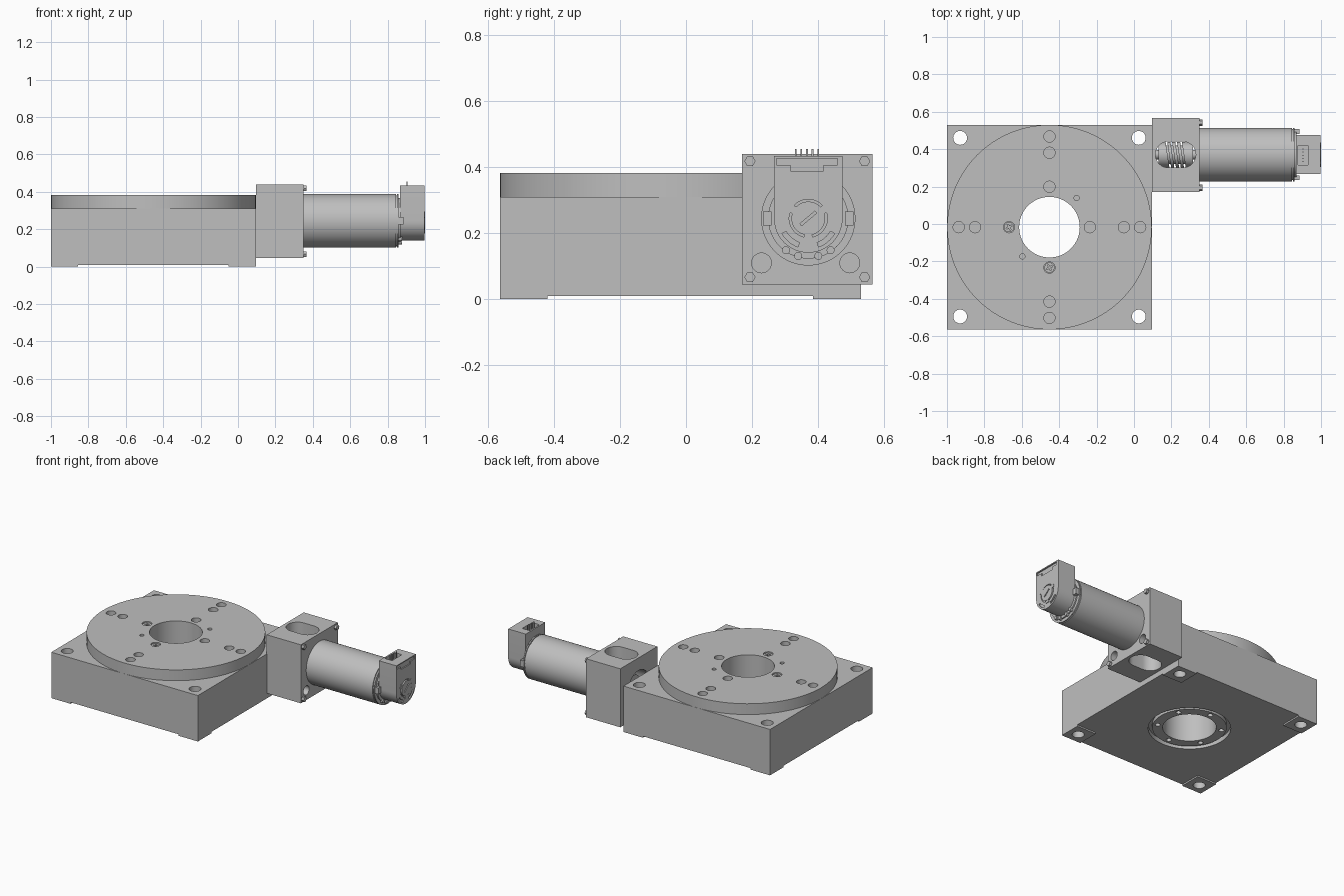
import bpy, bmesh, math
from mathutils import Matrix, Vector

old = bpy.data.objects.get("Cube")
if old:
    bpy.data.objects.remove(old, do_unlink=True)

grey = bpy.data.materials.new("machined grey")
grey.use_nodes = True
grey.diffuse_color = (0.52, 0.52, 0.52, 1)
grey.node_tree.nodes["Principled BSDF"].inputs["Base Color"].default_value = grey.diffuse_color


def prism(name, pts, a, b, axis="z"):
    """Extrude a 2D outline from a to b along z (outline xy) or x (outline yz)."""
    bm = bmesh.new()
    place = (lambda p, t: (p[0], p[1], t)) if axis == "z" else (lambda p, t: (t, p[0], p[1]))
    face = bm.faces.new([bm.verts.new(place(p, a)) for p in pts])
    ext = bmesh.ops.extrude_face_region(bm, geom=[face])["geom"]
    step = Vector(place((0, 0), b - a))
    bmesh.ops.translate(bm, vec=step, verts=[g for g in ext if isinstance(g, bmesh.types.BMVert)])
    bmesh.ops.recalc_face_normals(bm, faces=bm.faces)
    mesh = bpy.data.meshes.new(name)
    bm.to_mesh(mesh)
    bm.free()
    mesh.materials.append(grey)
    ob = bpy.data.objects.new(name, mesh)
    bpy.context.collection.objects.link(ob)
    return ob


def arc(c, r, start, end, n):
    angles = [math.radians(start + (end - start) * i / n) for i in range(n + 1)]
    return [(c[0] + r * math.cos(t), c[1] + r * math.sin(t)) for t in angles]


def circle(c, r, n=48):
    return arc(c, r, 0, 360, n)[:-1]


def rect(c, w, h):
    return [(c[0] + sx * w / 2, c[1] + sy * h / 2) for sx, sy in ((-1, -1), (1, -1), (1, 1), (-1, 1))]


def sector(c, r0, r1, start, end, n=12):
    return arc(c, r1, start, end, n) + arc(c, r0, end, start, n)


def cut(ob, *cutters):
    bpy.context.view_layer.objects.active = ob
    for c in cutters:
        c.hide_render = True
        m = ob.modifiers.new("cut", "BOOLEAN")
        m.operation, m.solver, m.object = "DIFFERENCE", "EXACT", c
        bpy.ops.object.modifier_apply(modifier=m.name)
        bpy.data.objects.remove(c, do_unlink=True)


def around(c, r, count, start=0):
    return [(c[0] + r * math.cos(math.radians(start) + 2 * math.pi * i / count),
             c[1] + r * math.sin(math.radians(start) + 2 * math.pi * i / count)) for i in range(count)]


C = (-0.452, -0.017)   # table centre, in plan
M = (0.371, 0.245)     # motor axis, in y and z
BORE = 0.162

# Base with four corner feet, through holes and a bearing recess below
base = prism("base", rect(C, 1.095, 1.095), 0, 0.31)
cut(base,
    prism("relief_x", rect(C, 1.3, 0.805), -0.1, 0.01),
    prism("relief_y", rect(C, 0.805, 1.3), -0.1, 0.01),
    prism("recess", circle(C, 0.25, 64), -0.1, 0.04),
    prism("bore", circle(C, BORE, 64), -0.1, 0.5))
corners = rect(C, 0.955, 0.955)
for p in corners:
    cut(base, prism("corner_hole", circle(p, 0.037, 32), -0.1, 0.5))

# Bearing ring in the underside
ring = prism("bearing_ring", circle(C, 0.225, 64), 0.015, 0.045)
cut(ring, prism("bore", circle(C, BORE, 64), -0.1, 0.1))
for p in around(C, 0.195, 6, 30):
    cut(ring, prism("ring_hole", circle(p, 0.016, 20), -0.1, 0.035))

# Rotary table with its hole pattern
table = prism("rotary_table", circle(C, 0.547, 128), 0.31, 0.383)
cut(table, prism("bore", circle(C, BORE, 64), 0.2, 0.5))
for r in (0.216, 0.398, 0.485):
    for p in around(C, r, 4):
        cut(table, prism("table_hole", circle(p, 0.03, 32), 0.33, 0.5))
for s in (-1, 1):
    p = (C[0] + s * 0.145, C[1] + s * 0.156)
    cut(table, prism("pin_hole", circle(p, 0.014, 20), 0.33, 0.5))

# Cross-head screws in two of the inner holes
for p in around(C, 0.216, 4)[2:]:
    screw = prism("table_screw", circle(p, 0.027, 32), 0.325, 0.376)
    for w, h in ((0.034, 0.007), (0.007, 0.034)):
        slot = prism("cross_slot", rect(p, w, h), 0.36, 0.4)
        turn = Matrix.Translation((*p, 0)) @ Matrix.Rotation(0.5, 4, "Z") @ Matrix.Translation((-p[0], -p[1], 0))
        slot.data.transform(turn)
        cut(screw, slot)

# Coupling housing: vertical window, shaft bore and mounting holes
S = (0.2225, M[0])
housing = prism("coupling_housing", rect((M[0] - 0.003, 0.2425), 0.395, 0.395), 0.095, 0.35, "x")
window = arc((S[0] + 0.038, S[1]), 0.07, -90, 90, 16) + arc((S[0] - 0.038, S[1]), 0.07, 90, 270, 16)
cut(housing,
    prism("window", window, -0.1, 0.6),
    prism("shaft_bore", circle(M, 0.11), 0.05, 0.33, "x"))
for s in (-1, 1):
    cut(housing, prism("side_hole", circle((M[0] - 0.008 + s * 0.134, 0.11), 0.03, 32), 0.29, 0.4, "x"))

# Hexagonal bolt heads on the motor side
for p in rect((M[0] - 0.003, 0.2425), 0.348, 0.352):
    prism("housing_bolt", circle(p, 0.017, 6), 0.345, 0.366, "x")

# Flexible coupling with slanted slits
coupling = prism("coupling", circle(M, 0.068), 0.13, 0.316, "x")
for i in range(4):
    x = S[0] + (i - 1.5) * 0.026
    slit = prism("slit", rect((0, 0), 0.009, 0.3), M[1] - 0.2, M[1] + 0.2)
    slit.data.transform(Matrix.Translation((x, M[0], 0)) @ Matrix.Rotation(0.15, 4, "Z"))
    cut(coupling, slit)
prism("coupling_core", circle(M, 0.05), 0.14, 0.31, "x")
prism("shaft", circle(M, 0.025, 24), 0.09, 0.35, "x")

# Motor body, groove, end flange and cap
prism("motor_body", circle(M, 0.143, 96), 0.349, 0.845, "x")
prism("motor_groove", circle(M, 0.136, 96), 0.84, 0.852, "x")
prism("motor_flange", circle(M, 0.143, 96), 0.851, 0.859, "x")
prism("motor_cap", circle(M, 0.122, 64), 0.858, 0.868, "x")
for s in (-1, 1):
    prism("side_clip", rect((M[0] + s * 0.124, M[1]), 0.026, 0.042), 0.858, 0.885, "x")
for a in (-125, -105, -75, -55):
    p = arc(M, 0.118, a, a, 1)[0]
    prism("cap_screw", circle(p, 0.012, 16), 0.858, 0.876, "x")

# Encoder: round below, square above
outline = arc(M, 0.104, 180, 360, 24) + [(M[0] + 0.104, 0.434), (M[0] - 0.104, 0.434)]
encoder = prism("encoder_housing", outline, 0.865, 0.996, "x")
T = (M[0] - 0.004, 0.41)
cut(encoder,
    prism("socket", rect((0.903, T[0]), 0.055, 0.105), 0.39, 0.5),
    prism("end_recess", rect((T[0], 0.417), 0.184, 0.02), 0.988, 1.1, "x"),
    prism("end_step", rect((T[0], 0.4), 0.1, 0.022), 0.988, 1.1, "x"),
    prism("hub_recess", circle(M, 0.058), 0.99, 1.1, "x"),
    prism("left_arc", sector(M, 0.078, 0.092, 210, 250), 0.988, 1.1, "x"),
    prism("right_arc", sector(M, 0.078, 0.092, 290, 330), 0.988, 1.1, "x"))

# Connector pins
for i in range(5):
    prism("connector_pin", rect((0.903, T[0] + (i - 2) * 0.017), 0.006, 0.005), 0.385, 0.455)

# Slotted hub with three lugs on the encoder end
hub = prism("encoder_hub", circle(M, 0.051), 0.98, 1.0, "x")
slot = prism("hub_slot", rect((0, 0), 0.06, 0.008), 0.994, 1.1, "x")
slot.data.transform(Matrix.Translation((0, *M)) @ Matrix.Rotation(0.7, 4, "X"))
cut(hub, slot)
for a in (30, 150, 270):
    prism("hub_lug", sector(M, 0.045, 0.069, a - 13, a + 13), 0.985, 0.999, "x")

# Smooth the round parts, keep the edges sharp
bpy.ops.object.select_all(action="DESELECT")
for ob in bpy.context.scene.objects:
    if ob.type == "MESH" and grey.name in ob.data.materials:
        ob.select_set(True)
        bpy.context.view_layer.objects.active = ob
bpy.ops.object.shade_smooth_by_angle(angle=math.radians(30))
